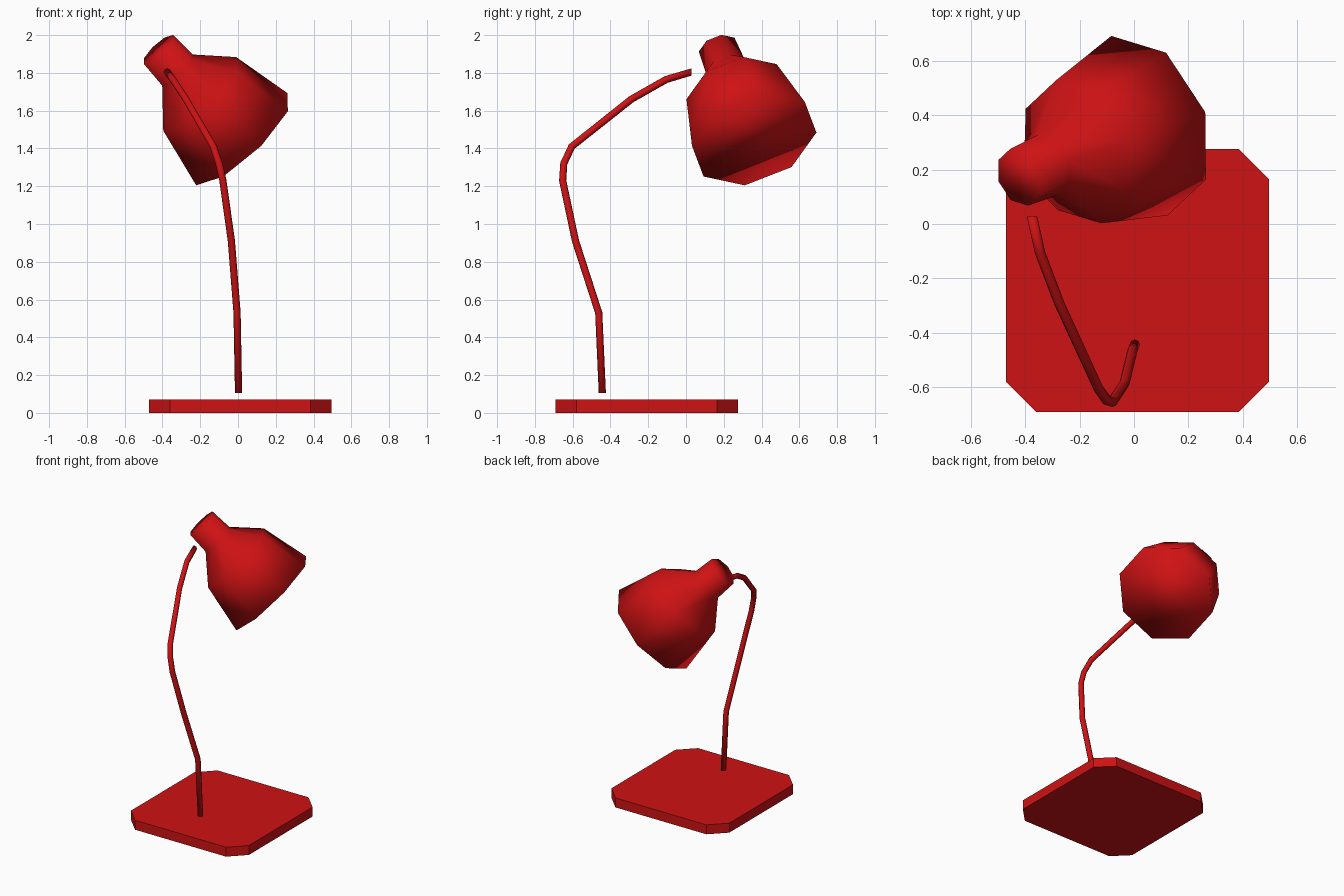
import bpy, bmesh, math
from mathutils import Vector, Matrix

if "Cube" in bpy.data.objects:
    bpy.data.objects.remove(bpy.data.objects["Cube"])

red = bpy.data.materials.new("red_paint")
red.diffuse_color = (0.62, 0.006, 0.007, 1)
red.use_nodes = True
red.node_tree.nodes["Principled BSDF"].inputs["Base Color"].default_value = red.diffuse_color


def finish(name, bm, smooth):
    bmesh.ops.recalc_face_normals(bm, faces=bm.faces[:])
    for f in bm.faces:
        f.smooth = smooth
    mesh = bpy.data.meshes.new(name)
    bm.to_mesh(mesh)
    bm.free()
    mesh.materials.append(red)
    obj = bpy.data.objects.new(name, mesh)
    bpy.context.collection.objects.link(obj)
    return obj


def skin(bm, rings):
    """Join rings of points into a closed solid with flat ends."""
    loops = [[bm.verts.new(p) for p in ring] for ring in rings]
    n = len(loops[0])
    for a, b in zip(loops, loops[1:]):
        for i in range(n):
            j = (i + 1) % n
            bm.faces.new((a[i], a[j], b[j], b[i]))
    bm.faces.new(loops[0][::-1])
    bm.faces.new(loops[-1])


def circle(center, u, v, r, sides):
    steps = [2 * math.pi * i / sides for i in range(sides)]
    return [center + (u * math.cos(a) + v * math.sin(a)) * r for a in steps]


# Base: square slab with chamfered corners
x0, x1, y0, y1, c = -0.47, 0.495, -0.69, 0.275, 0.11
outline = [(x0 + c, y0), (x1 - c, y0), (x1, y0 + c), (x1, y1 - c),
           (x1 - c, y1), (x0 + c, y1), (x0, y1 - c), (x0, y0 + c)]
bm = bmesh.new()
skin(bm, [[Vector((x, y, z)) for x, y in outline] for z in (0, 0.07)])
finish("base", bm, False)

# Arm: thin bent tube, with ends cut square to z and to y
path = [Vector(p) for p in (
    (0.003, -0.443, 0.105), (-0.005, -0.462, 0.53), (-0.035, -0.585, 0.91),
    (-0.08, -0.653, 1.23), (-0.1, -0.647, 1.32), (-0.13, -0.605, 1.41),
    (-0.275, -0.29, 1.66), (-0.345, -0.105, 1.765), (-0.375, 0.03, 1.805))]
rings = []
for i, p in enumerate(path):
    if i == 0:
        t = Vector((0, 0, 1))
    elif i == len(path) - 1:
        t = Vector((0, 1, 0))
    else:
        t = ((p - path[i - 1]).normalized() + (path[i + 1] - p).normalized()).normalized()
    u = (Vector((1, 0, 0)) - t * t.x).normalized()
    rings.append(circle(p, u, t.cross(u), 0.019, 8))
bm = bmesh.new()
skin(bm, rings)
finish("arm", bm, True)

# Shade: tilted eight-sided bell with a socket neck, closed at both ends
axis = Vector((-0.653, -0.28, 0.703)).normalized()
u = Vector((0.243, 0.05, 0.245))
u = (u - axis * u.dot(axis)).normalized()
v = axis.cross(u)
rim = Vector((0.02, 0.361, 1.449))
profile = [(0, 0.347), (0.341, 0.277), (0.52, 0.117), (0.675, 0.11)]
bm = bmesh.new()
skin(bm, [circle(rim + axis * t, u, v, r, 8) for t, r in profile])
finish("shade", bm, True)
